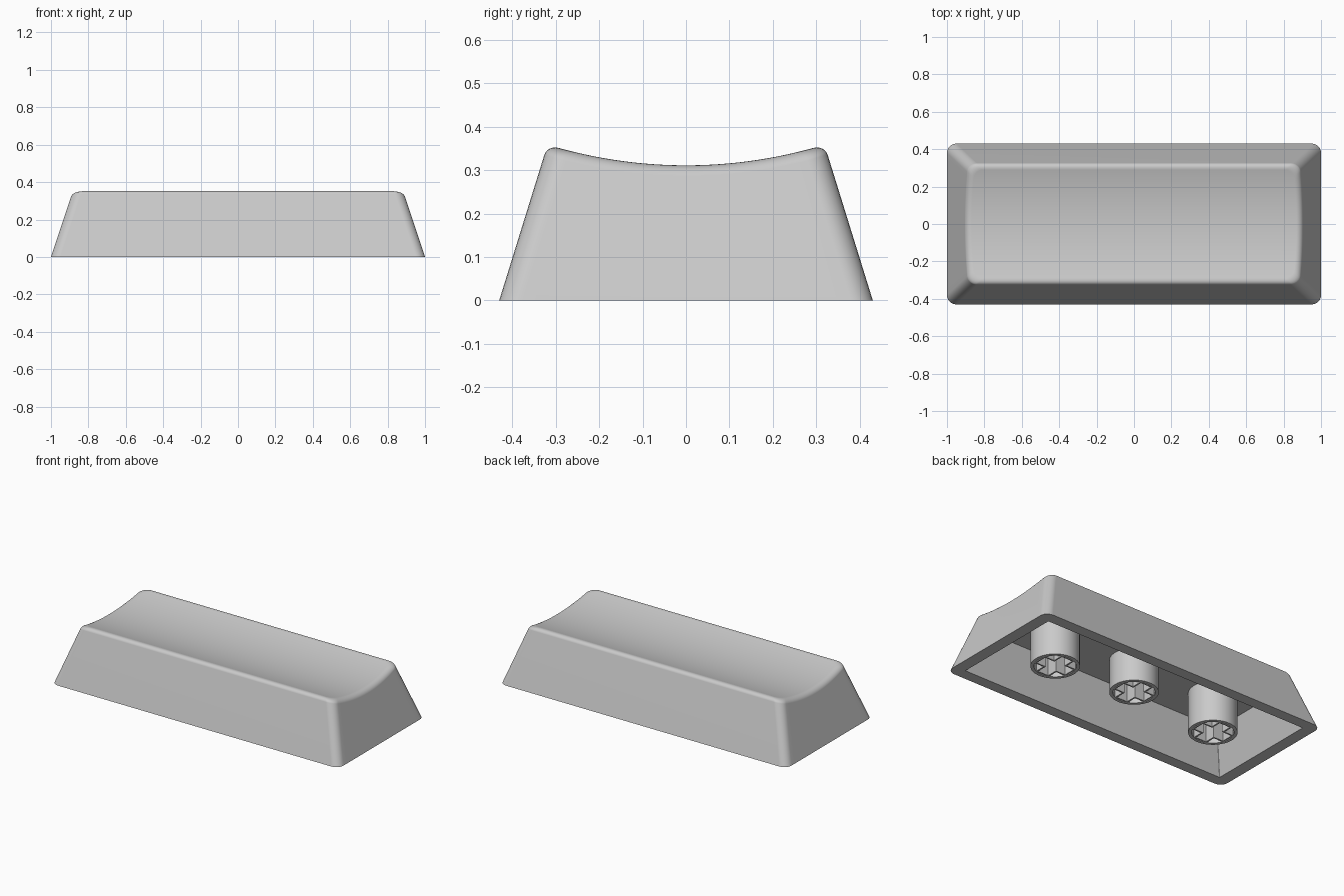
import bpy, bmesh, math

if "Cube" in bpy.data.objects:
    bpy.data.objects.remove(bpy.data.objects["Cube"])

grey = bpy.data.materials.new("light_grey")
grey.diffuse_color = (0.59, 0.59, 0.59, 1)
grey.use_nodes = True
grey.node_tree.nodes["Principled BSDF"].inputs["Base Color"].default_value = grey.diffuse_color

A, B = 1.0, 0.43          # half length and half depth at the base
SLOPE = 0.31              # inward lean of the walls per unit height
END_LEAN = 1.07           # the two ends lean in slightly more
FILLET = 0.036            # rounding of the top rim
WALL = 0.07               # shell thickness at the bottom rim
CEILING = 0.25            # height of the hollow inside
SCOOP = 1.09              # radius of the scooped top
ARC, SIDE = 6, 24         # steps per corner and along each end


def dish(y):
    """Height of the scooped top at depth y."""
    return 0.311 + SCOOP - math.sqrt(SCOOP * SCOOP - y * y)


def half_outline(k, d, r):
    """Point k of the right half of a rounded rectangle inset by d."""
    a, b = A - d * END_LEAN - r, B - d - r
    if k <= ARC:
        t = math.radians(-90 + 90 * k / ARC)
        return a + r * math.cos(t), -b + r * math.sin(t)
    if k < ARC + SIDE:
        return a + r, -b + 2 * b * (k - ARC) / SIDE
    t = math.radians(90 * (k - ARC - SIDE) / ARC)
    return a + r * math.cos(t), b + r * math.sin(t)


N = 2 * ARC + SIDE + 1


def finish(bm, name):
    bmesh.ops.recalc_face_normals(bm, faces=bm.faces[:])
    me = bpy.data.meshes.new(name)
    bm.to_mesh(me)
    bm.free()
    me.materials.append(grey)
    ob = bpy.data.objects.new(name, me)
    bpy.context.collection.objects.link(ob)
    bpy.ops.object.select_all(action='DESELECT')
    ob.select_set(True)
    bpy.context.view_layer.objects.active = ob
    bpy.ops.object.shade_smooth_by_angle(angle=math.radians(30))
    # Keep the large walls flat next to the roundings
    mod = ob.modifiers.new("flat_walls", 'WEIGHTED_NORMAL')
    mod.keep_sharp = True
    return ob


def add_ring(bm, half):
    """Closed loop from the right half points and their mirror image."""
    pts = half + [(-x, y, z) for x, y, z in reversed(half)]
    return [bm.verts.new(p) for p in pts]


def bridge(bm, r0, r1):
    n = len(r0)
    for i in range(n):
        j = (i + 1) % n
        bm.faces.new((r0[i], r0[j], r1[j], r1[i]))


def cap_strips(bm, ring):
    """Close a loop with strips running from end to end."""
    n = len(ring)
    for k in range(N - 1):
        bm.faces.new((ring[k], ring[k + 1], ring[n - 2 - k], ring[n - 1 - k]))


# Shell: inner ceiling, inner wall, rim, outer wall, fillet, scooped top
def flat_half(d, r, z):
    return [(*half_outline(k, d, r), z) for k in range(N)]


def fillet_half(phi):
    lean = math.atan(SLOPE)
    pts = []
    for k in range(N):
        d = SLOPE * 0.32
        for _ in range(6):   # settle where the wall meets the rounding
            y = half_outline(k, d, 0.05)[1]
            d = SLOPE * (dish(y) - FILLET * (1 - math.sin(lean)))
        d += FILLET * (math.cos(lean) - math.cos(phi))
        x, y = half_outline(k, d, 0.05)
        pts.append((x, y, dish(y) - FILLET * (1 - math.sin(phi))))
    return pts


bm = bmesh.new()
halves = [flat_half(WALL + SLOPE * CEILING, 0.004, CEILING),
          flat_half(WALL, 0.004, 0),
          flat_half(0, 0.05, 0)]
start = math.atan(SLOPE)
for s in range(7):
    halves.append(fillet_half(start + (math.pi / 2 - start) * s / 6))
rings = [add_ring(bm, h) for h in halves]
for r0, r1 in zip(rings, rings[1:]):
    bridge(bm, r0, r1)
cap_strips(bm, rings[0])
cap_strips(bm, rings[-1])
finish(bm, "cap_shell")


# Stems: a round tube with a thin cross-shaped socket inside
def circle(r, n=48):
    return [(r * math.cos(2 * math.pi * i / n), r * math.sin(2 * math.pi * i / n))
            for i in range(n)]


def cross(l, w):
    pts = []
    for c, s in ((1, 0), (0, 1), (-1, 0), (0, -1)):
        pts += [(x * c - y * s, x * s + y * c) for x, y in ((l, -w), (l, w), (w, w))]
    return pts


def add_tube(bm, outer, inner, cx, z0, z1):
    loops = [[bm.verts.new((x + cx, y, z)) for x, y in pts]
             for pts, z in ((outer, z0), (outer, z1), (inner, z1), (inner, z0))]
    for i in range(4):
        bridge(bm, loops[i], loops[(i + 1) % 4])


for name, cx, z0 in (("left_stem", -0.574, 0.0), ("middle_stem", 0.0, 0.045),
                     ("right_stem", 0.574, 0.0)):
    bm = bmesh.new()
    add_tube(bm, circle(0.138), circle(0.118), cx, z0, CEILING + 0.01)
    add_tube(bm, cross(0.112, 0.046), cross(0.104, 0.037), cx, z0, CEILING + 0.01)
    finish(bm, name)
